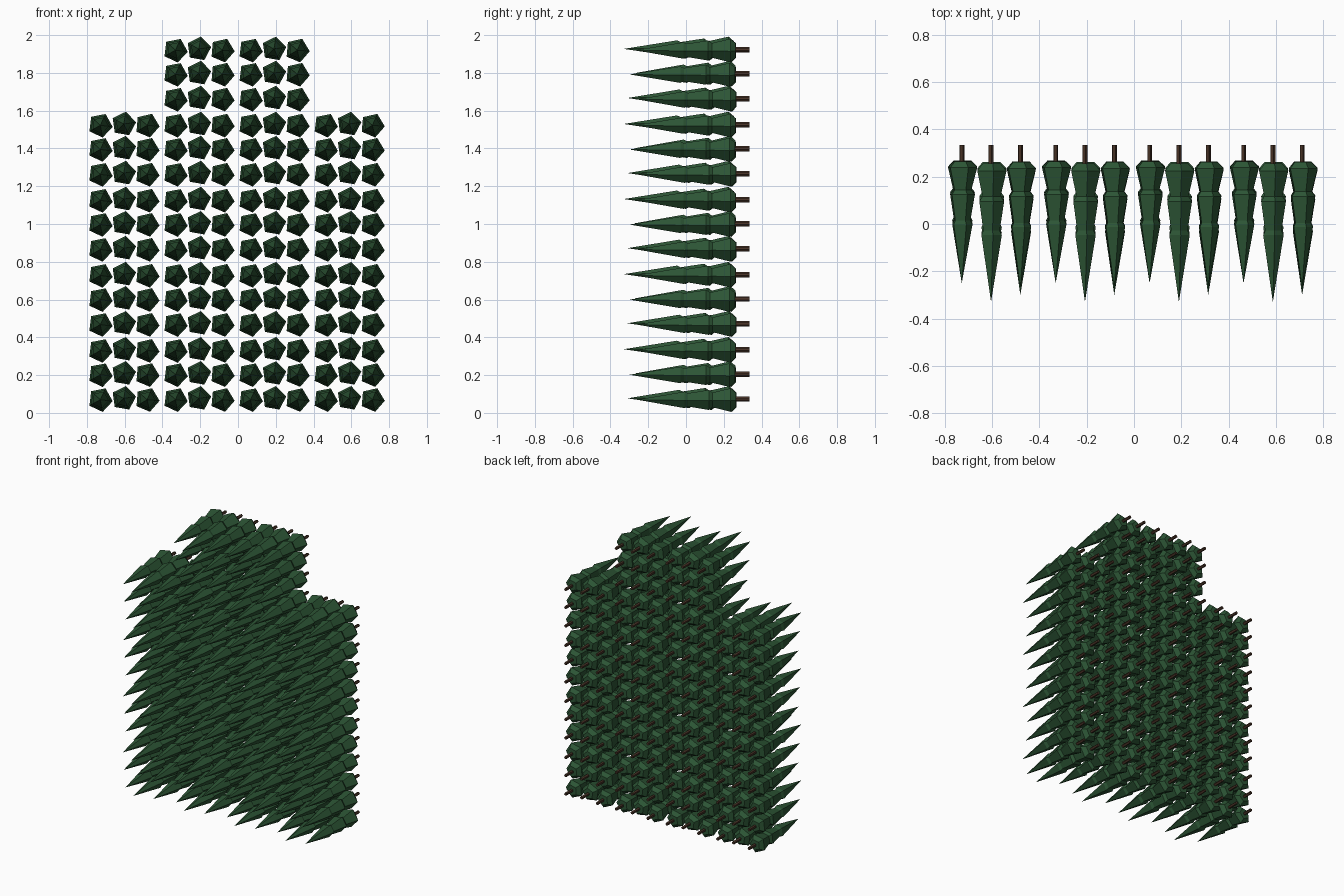
import bpy, bmesh, math

if "Cube" in bpy.data.objects:
    bpy.data.objects.remove(bpy.data.objects["Cube"])

def material(name, rgb):
    m = bpy.data.materials.new(name)
    m.diffuse_color = (*rgb, 1)
    m.use_nodes = True
    m.node_tree.nodes["Principled BSDF"].inputs["Base Color"].default_value = m.diffuse_color
    return m

GREEN = material("pine_green", (0.025, 0.09, 0.035))
BROWN = material("bark_brown", (0.06, 0.03, 0.018))
BASE_Y, PERIOD, SIDES = 0.335, 0.3975, 5

# one solid of revolution lying along -y; profile is (fraction of length, radius)
def lathe(bm, x, z, length, turn, profile):
    rings = []
    for t, r in profile:
        y = BASE_Y - t * length
        if r == 0:
            rings.append([bm.verts.new((x, y, z))])
        else:
            rings.append([bm.verts.new((x + r * math.cos(turn + i * math.tau / SIDES), y,
                                        z + r * math.sin(turn + i * math.tau / SIDES)))
                          for i in range(SIDES)])
    for a, b in zip(rings, rings[1:]):
        for i in range(SIDES):
            j = (i + 1) % SIDES
            if len(b) == 1:
                bm.faces.new((a[i], a[j], b[0]))
            else:
                bm.faces.new((a[i], a[j], b[j], b[i]))
    for ring in (rings[0], rings[-1]):
        if len(ring) > 1:
            bm.faces.new(ring)

TRUNK = [(0, 0.011), (0.16, 0.011)]
TIERS = [
    [(0.12, 0.040), (0.165, 0.066), (0.36, 0.036)],
    [(0.325, 0.040), (0.36, 0.056), (0.575, 0.034)],
    [(0.54, 0.035), (0.575, 0.046), (1, 0)],
]
# per-tile layout: columns (x offset, rotation), rows (z), tip reach
COLS = [(0.066, -7), (0.190, 8), (0.314, -5)]
ROWS = [0.335, 0.207, 0.075]
TIPS = [[-0.25, -0.33, -0.27], [-0.24, -0.27, -0.30], [-0.22, -0.31, -0.26]]

def finish(bm, name, mat):
    bmesh.ops.recalc_face_normals(bm, faces=bm.faces)
    me = bpy.data.meshes.new(name)
    bm.to_mesh(me)
    bm.free()
    me.materials.append(mat)
    ob = bpy.data.objects.new(name, me)
    bpy.context.collection.objects.link(ob)

# tiles of nine trees: 4 x 4 block plus two on top in the middle
tiles = [(c, r) for r in range(5) for c in range(4) if r < 4 or c in (1, 2)]
for c, r in tiles:
    leaves, trunks = bmesh.new(), bmesh.new()
    for i, (dx, turn) in enumerate(COLS):
        for j, dz in enumerate(ROWS):
            x = -0.795 + c * PERIOD + dx
            z = r * PERIOD + dz + (0.007 if i == 1 else 0) - 0.005
            length = BASE_Y - TIPS[j][i]
            for tier in TIERS:
                lathe(leaves, x, z, length, math.radians(turn), tier)
            lathe(trunks, x, z, length, math.radians(turn), TRUNK)
    finish(leaves, f"tree_foliage_{c}_{r}", GREEN)
    finish(trunks, f"tree_trunks_{c}_{r}", BROWN)
